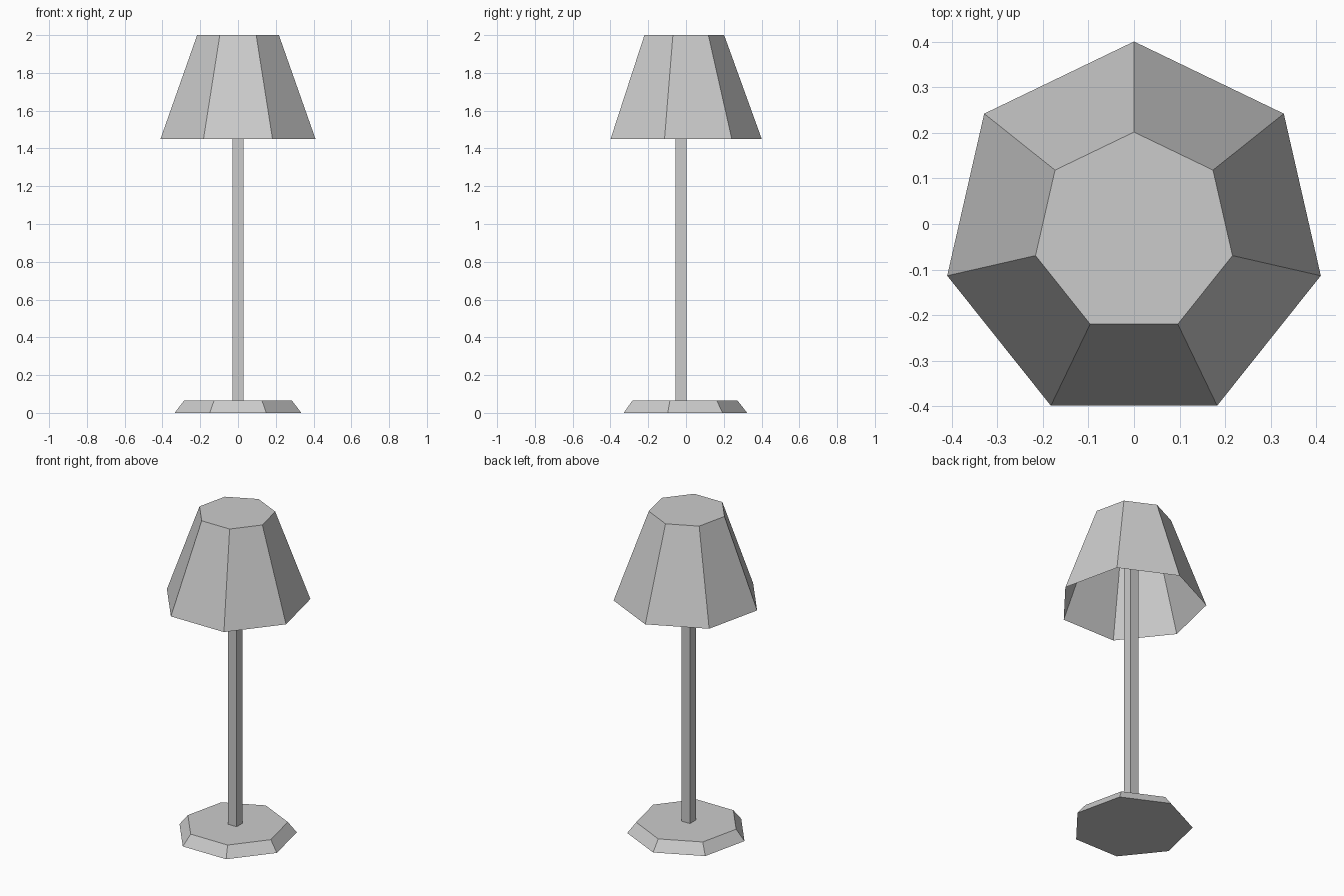
import bpy
import bmesh
import math

SIDES = 7
AXIS_Y = -0.02  # lamp axis: the odd corner of the heptagon points to the back

old = bpy.data.objects.get("Cube")
if old:
    bpy.data.objects.remove(old, do_unlink=True)

grey = bpy.data.materials.new("plain_grey")
grey.use_nodes = True
colour = (0.6, 0.6, 0.6, 1)
grey.diffuse_color = colour
grey.node_tree.nodes["Principled BSDF"].inputs["Base Color"].default_value = colour


def tapered_prism(name, sides, r_low, r_high, z_low, z_high, turn, y, open_bottom=False):
    """Flat-sided frustum; turn is the angle of its first corner."""
    bm = bmesh.new()
    rings = []
    for radius, z in ((r_low, z_low), (r_high, z_high)):
        angles = [turn + math.tau * i / sides for i in range(sides)]
        rings.append([bm.verts.new((radius * math.cos(a), y + radius * math.sin(a), z))
                      for a in angles])
    low, high = rings
    for i in range(sides):
        j = (i + 1) % sides
        bm.faces.new((low[i], low[j], high[j], high[i]))
    bm.faces.new(high)
    if not open_bottom:
        bm.faces.new(low[::-1])
    mesh = bpy.data.meshes.new(name)
    bm.to_mesh(mesh)
    bm.free()
    mesh.materials.append(grey)
    obj = bpy.data.objects.new(name, mesh)
    bpy.context.collection.objects.link(obj)
    return obj


# Foot with bevelled rim
tapered_prism("base", SIDES, 0.344, 0.293, 0, 0.065, math.pi / 2, AXIS_Y)

# Square pole running from the foot up into the shade
half = 0.029
tapered_prism("pole", 4, half * math.sqrt(2), half * math.sqrt(2), 0.06, 1.99,
              math.pi / 4, -0.026)

# Thin shade, closed on top and open below
tapered_prism("shade", SIDES, 0.421, 0.222, 1.45, 2, math.pi / 2, AXIS_Y, open_bottom=True)
